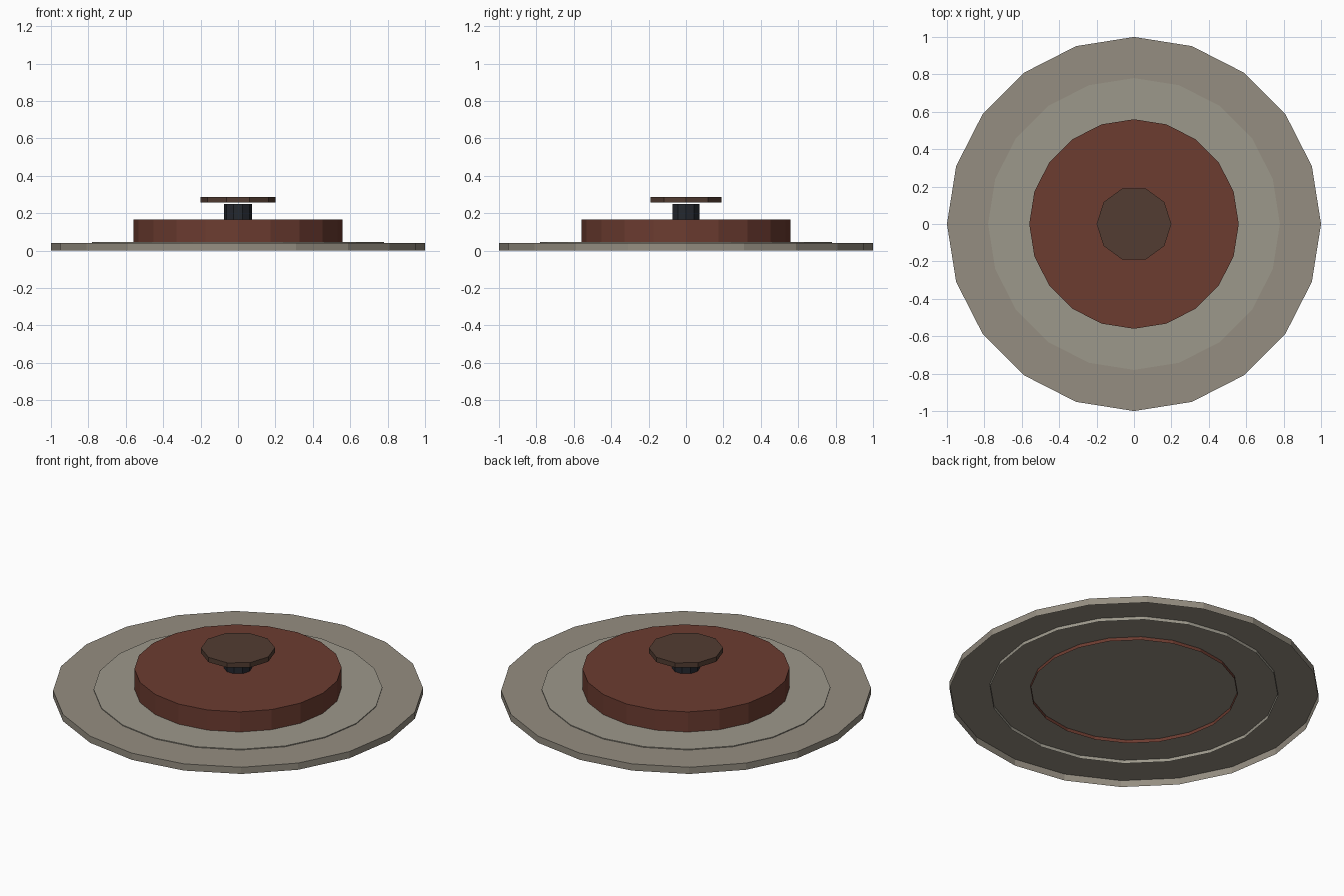
import bpy, bmesh
from math import cos, sin, pi

if "Cube" in bpy.data.objects:
    bpy.data.objects.remove(bpy.data.objects["Cube"])


def material(name, rgb):
    mat = bpy.data.materials.new(name)
    mat.diffuse_color = (*rgb, 1)
    mat.use_nodes = True
    mat.node_tree.nodes["Principled BSDF"].inputs["Base Color"].default_value = mat.diffuse_color
    return mat


def open_drum(name, sides, radius, z0, z1, mat):
    """Faceted cylinder with a top cap and an open underside."""
    bm = bmesh.new()
    ring = [(radius * cos(2 * pi * i / sides), radius * sin(2 * pi * i / sides))
            for i in range(sides)]
    low = [bm.verts.new((x, y, z0)) for x, y in ring]
    high = [bm.verts.new((x, y, z1)) for x, y in ring]
    for i in range(sides):
        j = (i + 1) % sides
        bm.faces.new((low[i], low[j], high[j], high[i]))
    bm.faces.new(high)
    mesh = bpy.data.meshes.new(name)
    bm.to_mesh(mesh)
    bm.free()
    mesh.materials.append(mat)
    obj = bpy.data.objects.new(name, mesh)
    bpy.context.collection.objects.link(obj)
    return obj


stone = material("stone", (0.30, 0.27, 0.22))
pale_stone = material("pale_stone", (0.335, 0.315, 0.26))
rust = material("rust", (0.15, 0.045, 0.03))
steel = material("dark_steel", (0.018, 0.021, 0.028))
brown = material("brown", (0.085, 0.046, 0.032))

# Stepped base
open_drum("base_plate", 20, 1.0, 0.0, 0.04, stone)
open_drum("inner_plate", 20, 0.78, 0.02, 0.045, pale_stone)
# Raised body
open_drum("body_drum", 20, 0.56, 0.02, 0.165, rust)
# Central post and floating cap
open_drum("post", 10, 0.075, 0.155, 0.25, steel)
open_drum("cap", 10, 0.2, 0.257, 0.286, brown)
